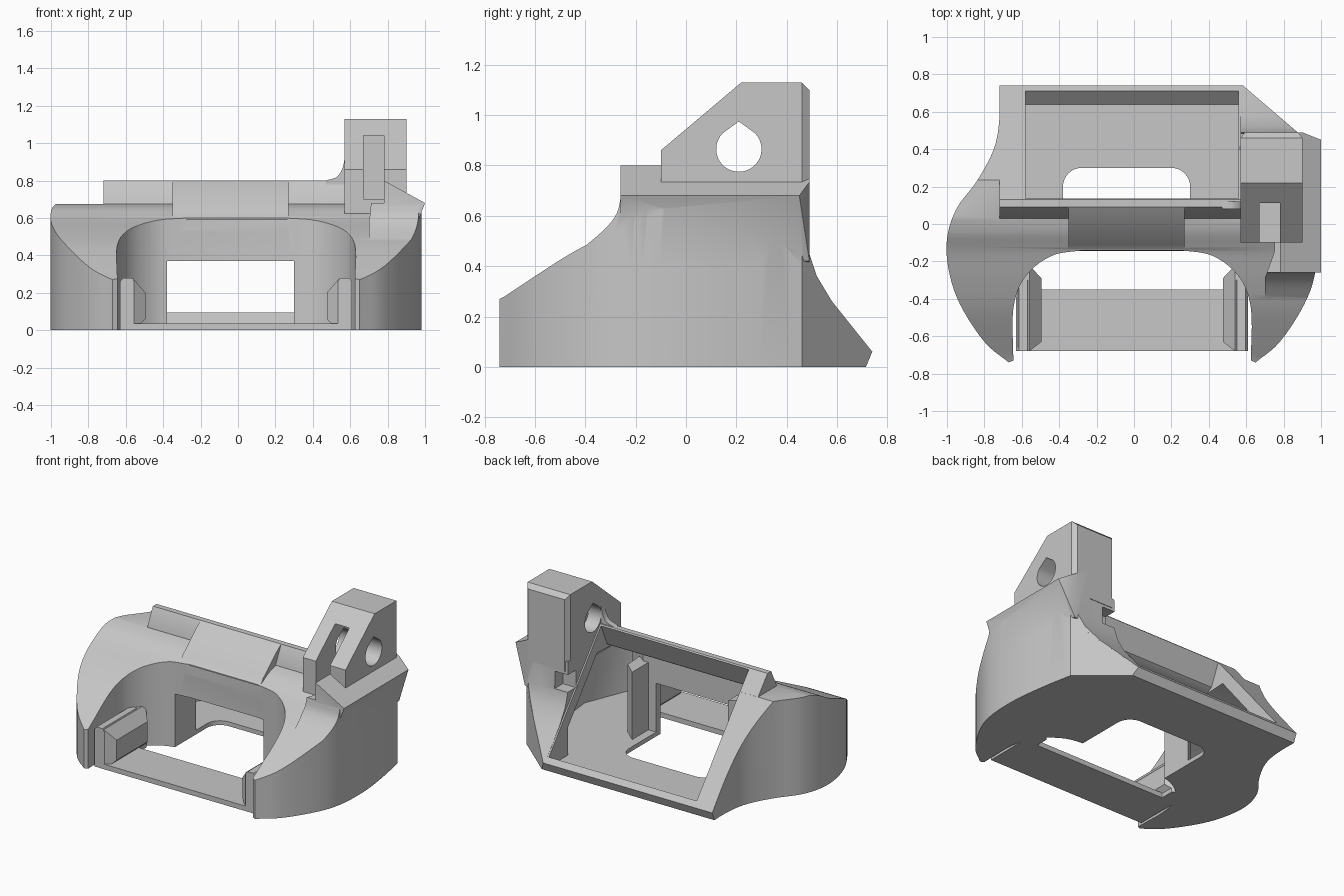
import bpy, bmesh, math
from mathutils import Vector

cube = bpy.data.objects.get("Cube")
if cube:
    bpy.data.objects.remove(cube)

GREY = (0.57, 0.57, 0.57, 1)
mat = bpy.data.materials.new("plain grey")
mat.use_nodes = True
mat.diffuse_color = GREY
mat.node_tree.nodes["Principled BSDF"].inputs["Base Color"].default_value = GREY


def prism(name, axis, pts, lo, hi):
    """Extrude a 2D outline along an axis, from lo to hi."""
    place = {"x": lambda a, b, h: (h, a, b),
             "y": lambda a, b, h: (a, h, b),
             "z": lambda a, b, h: (a, b, h)}[axis]
    bm = bmesh.new()
    face = bm.faces.new([bm.verts.new(place(a, b, lo)) for a, b in pts])
    ext = bmesh.ops.extrude_face_region(bm, geom=[face])
    top = [v for v in ext["geom"] if isinstance(v, bmesh.types.BMVert)]
    bmesh.ops.translate(bm, verts=top, vec=Vector(place(0, 0, hi - lo)))
    bmesh.ops.recalc_face_normals(bm, faces=bm.faces)
    mesh = bpy.data.meshes.new(name)
    bm.to_mesh(mesh)
    bm.free()
    mesh.materials.append(mat)
    ob = bpy.data.objects.new(name, mesh)
    bpy.context.collection.objects.link(ob)
    return ob


def combine(ob, other, operation):
    mod = ob.modifiers.new("combine", "BOOLEAN")
    mod.operation, mod.solver, mod.object = operation, "EXACT", other
    bpy.context.view_layer.objects.active = ob
    bpy.ops.object.modifier_apply(modifier=mod.name)
    bpy.data.objects.remove(other)


def box(name, x, y, z):
    return prism(name, "z", [(x[0], y[0]), (x[1], y[0]), (x[1], y[1]), (x[0], y[1])], *z)


def smooth(pts, steps=5):
    """Catmull-Rom curve through the points."""
    p = [Vector(q) for q in pts]
    p = [2 * p[0] - p[1]] + p + [2 * p[-1] - p[-2]]
    out = []
    for a, b, c, d in zip(p, p[1:], p[2:], p[3:]):
        for i in range(steps):
            t = i / steps
            out.append(tuple(0.5 * (2 * b + (c - a) * t + (2 * a - 5 * b + 4 * c - d) * t * t
                                    + (3 * b - a - 3 * c + d) * t ** 3)))
    return out + [tuple(p[-2])]


# Horseshoe body: plan outline limited by the side profile
left_side = smooth([(-.67, -.74), (-.8, -.63), (-.93, -.43), (-.99, -.25), (-1, -.08),
                    (-.95, .08), (-.84, .23), (-.75, .4), (-.72, .56), (-.72, .76)])
right_side = smooth([(.91, .46), (.95, .25), (.98, .0), (.97, -.25), (.91, -.43),
                     (.78, -.63), (.65, -.74)])
inner = smooth([(.625, -.73), (.625, -.45), (.56, -.28), (.42, -.17), (.25, -.14)])
mirrored = [(-.02 - x, y) for x, y in reversed(inner)]
outline = left_side + [(.56, .76)] + right_side + inner + mirrored
crest = smooth([(-.72, .28), (-.6, .36), (-.45, .455), (-.3, .53), (-.15, .595),
                (-.05, .65), (.03, .675)], 4)
body = prism("duct_body", "z", outline, 0, 1)
combine(body, prism("profile", "x", [(-.8, 0), (-.8, .24)] + crest
                    + [(.235, .675), (.74, .06), (.715, 0)], -1.2, 1.2), "INTERSECT")

# Shoulder under the tower, limited to the plan and a curved back
shoulder = prism("shoulder", "z", [(.57, .75), (.91, .46), (.95, .25), (.97, 0), (.57, 0)], 0, 1)
combine(shoulder, prism("shoulder_profile", "x", [
    (.01, 0), (.01, .67), (.485, .67), (.49, .45), (.52, .36), (.58, .26), (.74, .06),
    (.715, 0)], 0, 1.2), "INTERSECT")

# Flared side ledge with a clipped back corner, rising out of the arm
ledge = prism("ledge", "y", [(.78, .4), (.78, .8), (1, .68), (.9, .42)], -.26, .6)
combine(ledge, prism("ledge_plan", "z", [(.7, -.4), (1.1, -.4), (1.1, .4), (1, .45),
                                         (.9, .49), (.7, .49)], 0, 1), "INTERSECT")
ledge_root = prism("ledge_root", "x", smooth([(-.4, .48), (-.32, .55), (-.275, .61), (-.258, .68)], 4)
                   + [(.3, .68), (.3, .4), (-.35, .4)], .7, 1)
combine(ledge_root, prism("root_plan", "z", right_side + [(.66, -.4), (.75, -.15), (.75, .4)],
                          0, 1), "INTERSECT")

# Raised rear frame and sloping front hood
frame = prism("frame", "x", [(.03, .6), (.03, .68), (.09, .8), (.13, .8), (.26, .644)], -.72, .58)
hood = prism("hood", "x", [(.09, .8), (.04, .765), (-.11, .635), (-.142, .59), (-.145, .53),
                           (-.13, .37), (-.05, .37), (.1, .66)], -.35, .27)
for part in (shoulder, ledge, ledge_root, frame, hood):
    combine(body, part, "UNION")

# Hollow out the arms and the sloping rear mouth
cavity = prism("cavity", "z", [
    (-.69, -.62), (-.82, -.5), (-.92, -.28), (-.94, -.08), (-.88, .1), (-.77, .23),
    (-.66, .38), (-.58, .5), (.56, .5), (.76, .42), (.87, .3), (.92, -.2), (.8, -.5),
    (.67, -.62), (.67, -.42), (.58, -.24), (.4, -.1), (-.42, -.1), (-.6, -.24), (-.69, -.42)],
    .03, 1)
combine(cavity, prism("cavity_profile", "x", [
    (-.7, .02), (-.7, .22), (-.45, .4), (-.15, .54), (0, .61), (.18, .62), (.6, .1), (.6, .02)],
    -1, 1), "INTERSECT")
mouth = prism("mouth", "x", [(.64, .03), (.78, .16), (.2, .87), (.14, .8), (.07, .64),
                             (.02, .61), (.02, .03)], -.58, .56)
window = box("window", (-.38, .3), (-.4, .05), (.03, .37))
corner = [(.2 + .1 * math.cos(a), .2 + .1 * math.sin(a))
          for a in (math.pi / 16 * i for i in range(9))]
floor_hole = prism("floor_hole", "z", [(.3, -.3)] + corner
                   + [(-.08 - x, y) for x, y in reversed(corner)] + [(-.38, -.3)], -.1, .2)
clearance = box("clearance", (.5, .67), (.4, .6), (.46, .58))
for part in (cavity, mouth, window, floor_hole, clearance):
    combine(body, part, "DIFFERENCE")

# Mounting tower with bevelled back corners and a nut slot
tower = prism("mount_tower", "x", [(-.1, .6), (-.1, .86), (.22, 1.13), (.46, 1.13),
                                   (.49, 1.1), (.49, .6)], .57, .9)
combine(tower, prism("tower_plan", "z", [(.57, -.2), (.9, -.2), (.9, .46), (.87, .5),
                                         (.6, .5), (.57, .46)], .5, 1.2), "INTERSECT")
combine(tower, box("slot", (.67, .78), (-.3, .32), (.7, 1.04)), "DIFFERENCE")

# Teardrop cross hole through the tower and the ledge beside it
drop = [(.21 + .09 * math.cos(a), .865 + .09 * math.sin(a))
        for a in (math.radians(135 + 270 * i / 28) for i in range(29))]
for ob in (tower, body):
    combine(ob, prism("cross_hole", "x", drop + [(.21, .975)], .5, 1.2), "DIFFERENCE")
gusset = prism("tower_gusset", "y", smooth([(.47, .8), (.53, .82), (.56, .87), (.572, .93)], 4)
               + [(.58, .78), (.47, .78)], .08, .12)

# Front cross plate, air nozzles and guide vanes
plate = box("front_plate", (-.625, .605), (-.68, -.35), (0, .035))
parts = [body, tower, gusset, plate]
for side, name in ((-1, "right"), (1, "left")):
    def at(x):
        return -.01 + side * x
    parts.append(prism(name + "_nozzle_rim", "y", [
        (at(.62), 0), (at(.62), .26), (at(.605), .28), (at(.56), .28), (at(.545), .26),
        (at(.545), 0)], -.68, -.3))
    block = prism(name + "_nozzle", "z", [
        (at(.61), -.66), (at(.55), -.68), (at(.485), -.63), (at(.485), -.29), (at(.56), -.21),
        (at(.61), -.22)], 0, .4)
    combine(block, prism("nozzle_section", "y", [
        (at(.64), 0), (at(.64), .275), (at(.55), .275), (at(.485), .2), (at(.485), .06),
        (at(.515), .03), (at(.515), 0)], -1, 0), "INTERSECT")
    parts.append(block)
    parts.append(prism(name + "_guide_vane", "z", [
        (at(.37), -.13), (at(.47), -.15), (at(.46), .0), (at(.37), .08)], .03, .5))

# Keep hard edges crisp and curved walls smooth
for ob in parts:
    bpy.ops.object.select_all(action="DESELECT")
    ob.select_set(True)
    bpy.context.view_layer.objects.active = ob
    bpy.ops.object.shade_smooth_by_angle(angle=math.radians(28))
